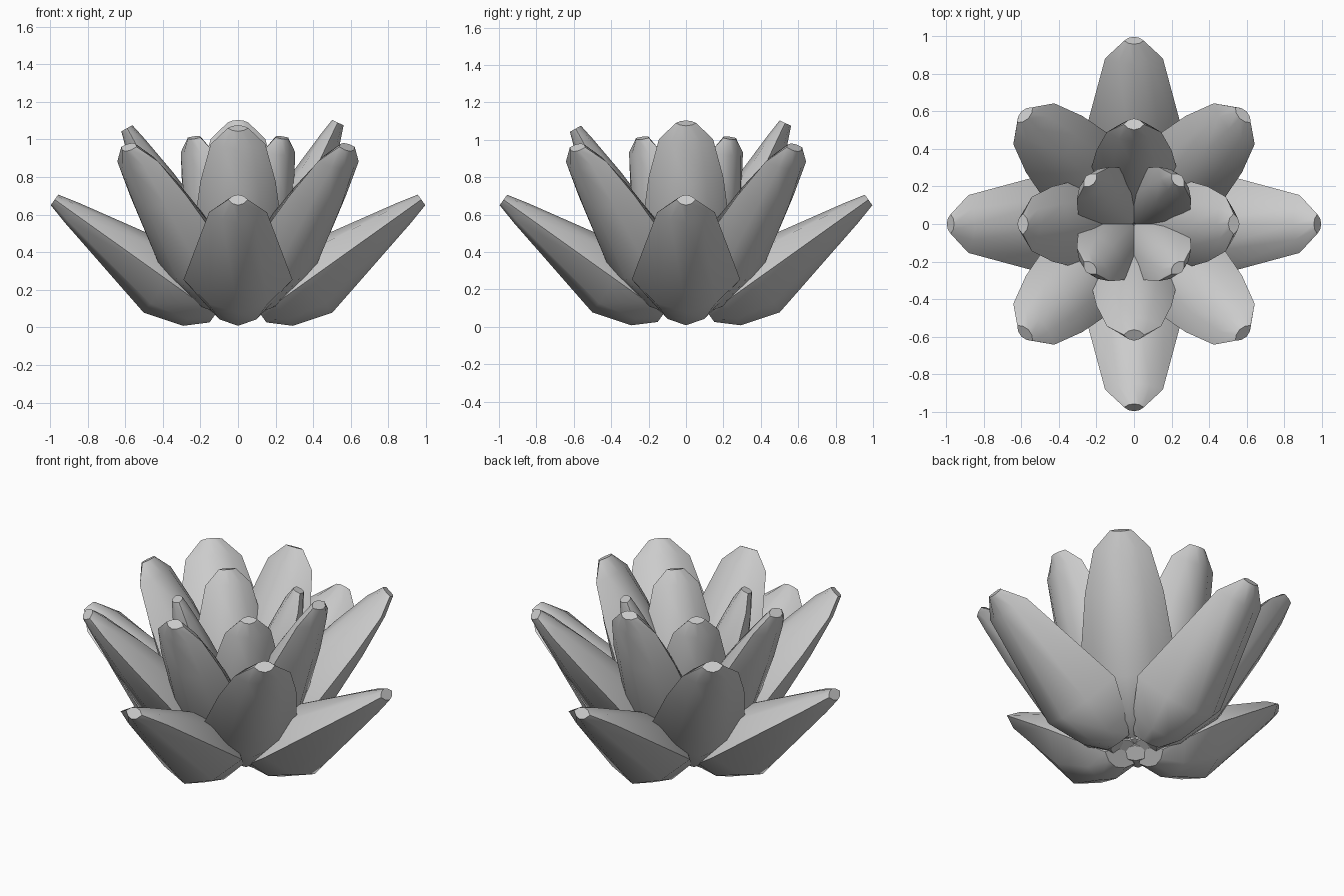
import bpy
from math import radians, sin, cos, hypot

if "Cube" in bpy.data.objects:
    bpy.data.objects.remove(bpy.data.objects["Cube"])

# petal profile: position along axis, width factor, thickness factor
PROFILE = [(0, .35, .25), (.1, .62, .7), (.3, 1, 1), (.89, .53, .32), (1, .18, .17)]
BLUNT = [(0, .35, .25), (.1, .62, .7), (.32, 1, 1), (.7, .8, .62), (.91, .58, .34), (1, .22, .2)]
# eight-sided lens cross-section with crisp side seams
SECTION = [(1, 0), (.55, .72), (0, 1), (-.55, .72), (-1, 0), (-.55, -.72), (0, -1), (.55, -.72)]


def petal(name, base, tip, half_w, half_t, azimuth, profile=BLUNT, inner=.92):
    """Thick petal from base to tip, both given as (radius, height)."""
    dr, dz = tip[0] - base[0], tip[1] - base[1]
    length = hypot(dr, dz)
    nr, nz = dz / length, -dr / length          # outward normal of the petal
    ca, sa = cos(radians(azimuth)), sin(radians(azimuth))
    verts, faces, n = [], [], len(SECTION)
    for t, w, h in profile:
        for sx, sy in SECTION:
            off = sy * h * half_t * (inner if sy < 0 else 1)
            r = base[0] + dr * t + nr * off
            z = base[1] + dz * t + nz * off
            side = sx * w * half_w
            verts.append((r * ca - side * sa, r * sa + side * ca, z))
    for k in range(len(profile) - 1):
        for i in range(n):
            j = (i + 1) % n
            faces.append((k * n + i, k * n + j, (k + 1) * n + j, (k + 1) * n + i))
    faces.append(tuple(reversed(range(n))))
    faces.append(tuple(range((len(profile) - 1) * n, len(profile) * n)))
    mesh = bpy.data.meshes.new(name)
    mesh.from_pydata(verts, [], faces)
    ob = bpy.data.objects.new(name, mesh)
    bpy.context.collection.objects.link(ob)
    bpy.ops.object.select_all(action='DESELECT')
    ob.select_set(True)
    bpy.context.view_layer.objects.active = ob
    bpy.ops.object.mode_set(mode='EDIT')
    bpy.ops.mesh.select_all(action='SELECT')
    bpy.ops.mesh.normals_make_consistent(inside=False)
    bpy.ops.object.mode_set(mode='OBJECT')
    bpy.ops.object.shade_smooth_by_angle(angle=radians(40))
    return ob


for i in range(4):
    a = i * 90
    # low spreading leaves
    petal("outer_leaf", (.12, .07), (.975, .68), .29, .215, a, PROFILE, .88)
    # diagonal leaves
    petal("middle_leaf", (.09, .10), (.82, .96), .265, .18, a + 45)
    # steep leaves; right and back ones stand a little more upright
    upper_tip = (.53, 1.09) if i < 2 else (.59, 1.06)
    petal("upper_leaf", (.07, .12), upper_tip, .25, .175, a)
    # heart leaves
    petal("heart_leaf", (.06, .14), (.33, 1.01), .215, .16, a + 45)
